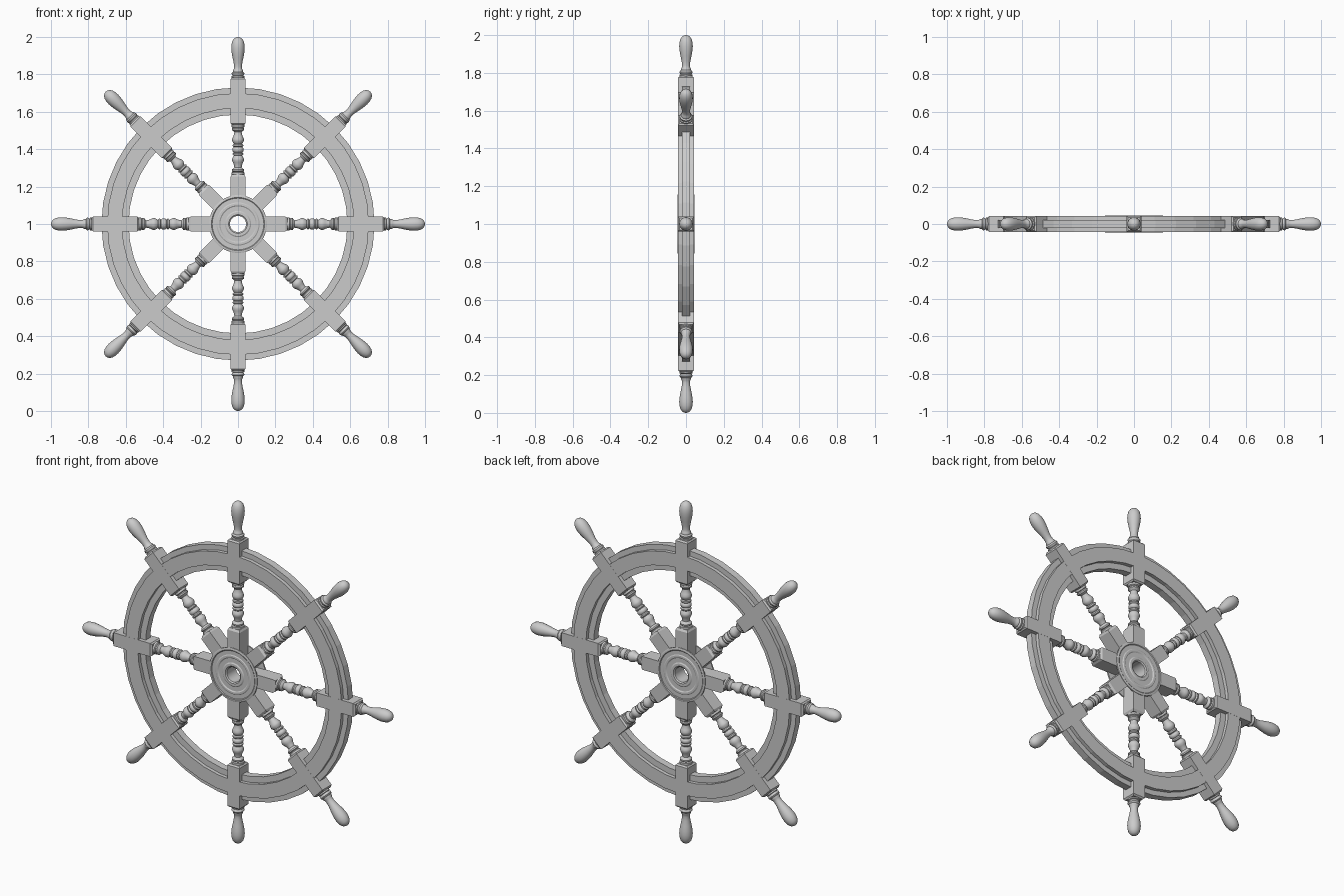
import bpy, bmesh, math
from mathutils import Matrix, Vector

if "Cube" in bpy.data.objects:
    bpy.data.objects.remove(bpy.data.objects["Cube"])

CENTRE = Matrix.Translation((0, 0, 1))
TO_Y = Matrix.Rotation(math.radians(90), 4, 'X')


def make_mesh(name, bm, smooth=None):
    bmesh.ops.recalc_face_normals(bm, faces=bm.faces[:])
    me = bpy.data.meshes.new(name)
    if smooth:
        for f in bm.faces:
            f.smooth = True
        for e in bm.edges:
            if len(e.link_faces) == 2 and e.calc_face_angle(0) > math.radians(smooth):
                e.smooth = False
    bm.to_mesh(me)
    bm.free()
    return me


def place(name, me, matrix):
    ob = bpy.data.objects.new(name, me)
    bpy.context.collection.objects.link(ob)
    ob.matrix_world = matrix
    return ob


def lathe(name, profile, segs, closed=False, smooth=None):
    """Revolve (radius, height) points about local z."""
    bm = bmesh.new()
    rings = []
    for r, h in profile:
        if r == 0:
            rings.append([bm.verts.new((0, 0, h))] * segs)
        else:
            rings.append([bm.verts.new((r * math.cos(math.tau * i / segs),
                                        r * math.sin(math.tau * i / segs), h))
                          for i in range(segs)])
    pairs = list(zip(rings, rings[1:]))
    if closed:
        pairs.append((rings[-1], rings[0]))
    for a, b in pairs:
        for i in range(segs):
            j = (i + 1) % segs
            bm.faces.new(list(dict.fromkeys((a[i], a[j], b[j], b[i]))))
    return make_mesh(name, bm, smooth)


def block(name, z0, z1, hx, hy, taper0, taper1):
    """Square spoke block along local z with optional chamfered ends."""
    bm = bmesh.new()
    k = 0.82
    levels = [(z0, k if taper0 else 1)]
    if taper0:
        levels.append((z0 + taper0, 1))
    if taper1:
        levels.append((z1 - taper1, 1))
    levels.append((z1, k if taper1 else 1))
    rings = [[bm.verts.new((sx * hx * s, sy * hy * s, z))
              for sx, sy in ((-1, -1), (1, -1), (1, 1), (-1, 1))] for z, s in levels]
    for a, b in zip(rings, rings[1:]):
        for i in range(4):
            j = (i + 1) % 4
            bm.faces.new((a[i], a[j], b[j], b[i]))
    bm.faces.new(rings[0])
    bm.faces.new(rings[-1])
    return make_mesh(name, bm)


# Rim: thick felloe with a thin flange inside and outside
rim = [(0.585, -0.021), (0.62, -0.021), (0.62, -0.042), (0.70, -0.042),
       (0.70, -0.021), (0.73, -0.021), (0.73, 0.021), (0.70, 0.021),
       (0.70, 0.042), (0.62, 0.042), (0.62, 0.021), (0.585, 0.021)]
place("rim", lathe("rim", rim, 40, True), CENTRE @ TO_Y)

# Hub core with through hole
core = [(0.043, -0.041), (0.10, -0.041), (0.10, 0.041), (0.043, 0.041)]
place("hub_core", lathe("hub_core", core, 32, True, 35), CENTRE @ TO_Y)

# Hub face plates, front and back, with turned rings
plate = [(0.043, 0.036), (0.155, 0.036), (0.155, 0.044), (0.150, 0.046), (0.142, 0.046),
         (0.138, 0.043), (0.115, 0.043), (0.110, 0.046), (0.100, 0.046),
         (0.094, 0.042), (0.070, 0.042), (0.064, 0.046), (0.050, 0.046), (0.043, 0.041)]
plate_mesh = lathe("hub_plate", plate, 40, True, 30)
place("hub_plate_front", plate_mesh, CENTRE @ TO_Y)
place("hub_plate_back", plate_mesh, CENTRE @ Matrix.Rotation(math.pi, 4, 'Z') @ TO_Y)

# Turned baluster: half profile mirrored about its middle
mid = 0.397
half = [(0.034, 0.140), (0.034, 0.122), (0.028, 0.118), (0.033, 0.113), (0.033, 0.106),
        (0.026, 0.100), (0.020, 0.094), (0.021, 0.082), (0.027, 0.068), (0.032, 0.056),
        (0.031, 0.046), (0.025, 0.036), (0.022, 0.032), (0.028, 0.027), (0.029, 0.020),
        (0.022, 0.014), (0.028, 0.009), (0.030, 0.003)]
baluster = [(r, mid - d) for r, d in half] + [(r, mid + d) for r, d in reversed(half)]
baluster = [(0, baluster[0][1])] + baluster + [(0, baluster[-1][1])]

# Handle: collars, neck and rounded grip
handle = [(0, 0.77), (0.034, 0.77), (0.034, 0.790), (0.028, 0.793), (0.033, 0.798),
          (0.034, 0.806), (0.030, 0.812), (0.027, 0.814), (0.027, 0.820), (0.023, 0.826),
          (0.021, 0.840), (0.023, 0.862), (0.029, 0.890), (0.034, 0.917), (0.036, 0.940),
          (0.035, 0.960), (0.030, 0.979), (0.021, 0.992), (0.011, 0.998), (0, 1.0)]

parts = {
    "spoke_inner_block": block("spoke_inner_block", 0.08, 0.265, 0.039, 0.041, 0, 0.012),
    "spoke_baluster": lathe("spoke_baluster", baluster, 20, False, 40),
    "spoke_outer_block": block("spoke_outer_block", 0.53, 0.783, 0.039, 0.0425, 0.008, 0.008),
    "spoke_handle": lathe("spoke_handle", handle, 20, False, 40),
}

# Eight spokes around the hub
for n in range(8):
    turn = CENTRE @ Matrix.Rotation(math.tau * n / 8, 4, 'Y')
    for part, me in parts.items():
        place(f"{part}_{n + 1}", me, turn)
